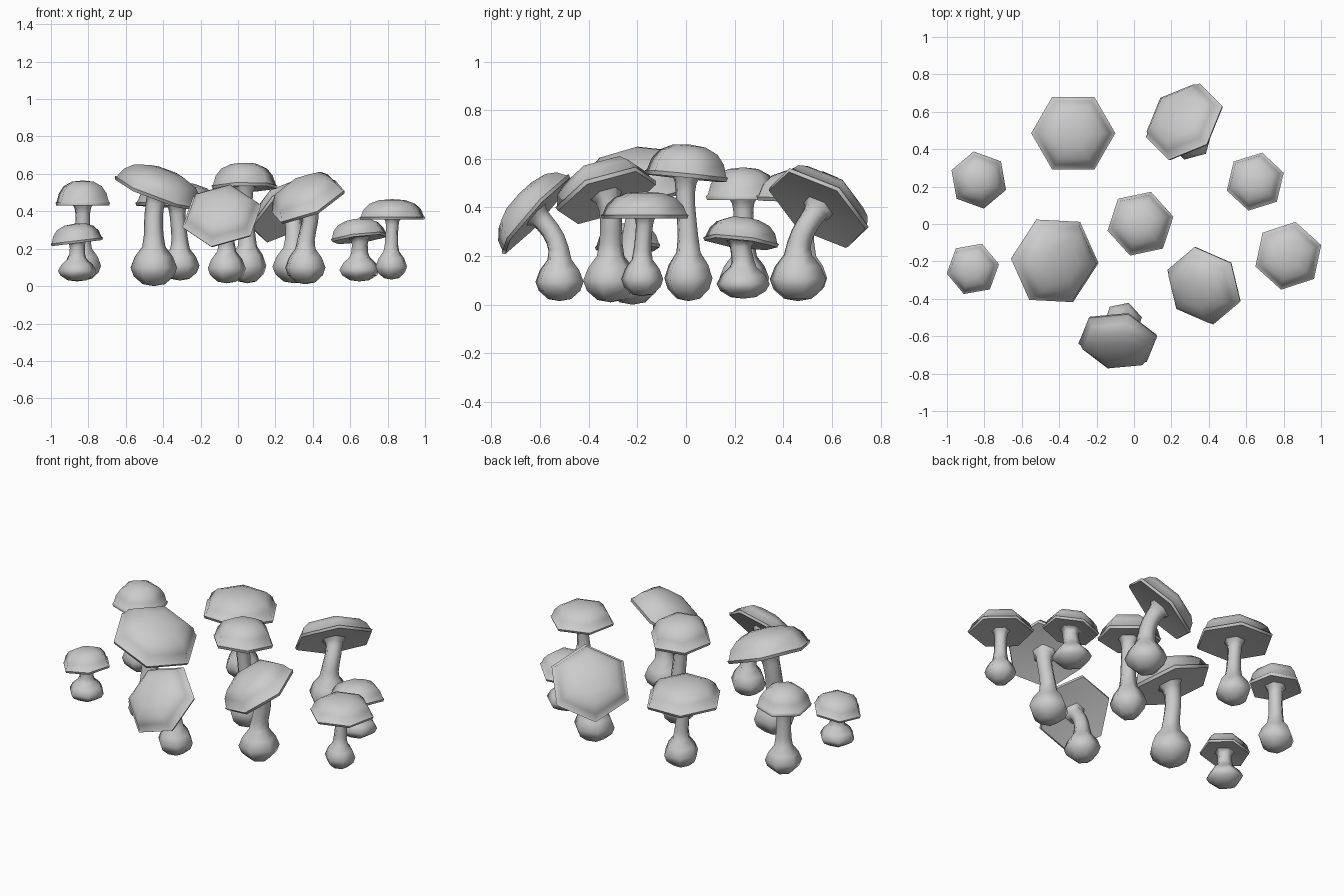
import bpy, bmesh
from math import sin, cos, tau, radians
from mathutils import Vector, Matrix

if "Cube" in bpy.data.objects:
    bpy.data.objects.remove(bpy.data.objects["Cube"])

SIDES = 6
UP = Vector((0, 0, 1))


def skin(name, rings, phase):
    """rings: (centre, direction, radius); radius 0 closes to a point."""
    bm = bmesh.new()
    loops = []
    for c, d, r in rings:
        q = UP.rotation_difference(d)
        if r == 0:
            loops.append([bm.verts.new(c)])
        else:
            loops.append([bm.verts.new(c + q @ Vector((r * cos(phase + tau * i / SIDES),
                                                       r * sin(phase + tau * i / SIDES), 0)))
                          for i in range(SIDES)])
    for a, b in zip(loops, loops[1:]):
        for i in range(SIDES):
            j = (i + 1) % SIDES
            if len(a) == 1:
                bm.faces.new((a[0], b[j], b[i]))
            elif len(b) == 1:
                bm.faces.new((a[i], a[j], b[0]))
            else:
                bm.faces.new((a[i], a[j], b[j], b[i]))
    bmesh.ops.recalc_face_normals(bm, faces=bm.faces)
    me = bpy.data.meshes.new(name)
    bm.to_mesh(me)
    bm.free()
    ob = bpy.data.objects.new(name, me)
    bpy.context.collection.objects.link(ob)
    bpy.ops.object.select_all(action='DESELECT')
    ob.select_set(True)
    bpy.context.view_layer.objects.active = ob
    bpy.ops.object.shade_smooth_by_angle(angle=radians(65))


def mushroom(n, base, bulb_r, bulb_h, cap, cap_r, cap_h, tilt, phase):
    phase = radians(phase)
    base, cap, tilt = Vector(base), Vector(cap), Vector(tilt).normalized()
    # bulb at the foot
    rings = [(base + UP * bulb_h * t, UP, bulb_r * r) for t, r in
             ((0, 0), (0.05, 0.5), (0.25, 0.9), (0.47, 1.04), (0.75, 0.85), (1, 0.52))]
    # curved stem from the bulb to the underside of the cap
    p0, p3 = base + UP * bulb_h, cap + tilt * 0.01
    k = (p3 - p0).length * 0.38
    p1, p2 = p0 + UP * k, p3 - tilt * k
    for t, r in ((0.2, 0.44), (0.4, 0.42), (0.6, 0.41), (0.8, 0.42), (0.92, 0.47), (1, 0.62)):
        s = 1 - t
        p = p0 * s**3 + p1 * 3*s*s*t + p2 * 3*s*t*t + p3 * t**3
        d = (p1 - p0) * s*s + (p2 - p1) * 2*s*t + (p3 - p2) * t*t
        rings.append((p, d, bulb_r * r))
    rings.append((p3, tilt, 0))
    skin(f"stem_{n}", rings, phase)
    # domed cap with a thin lip and flat underside
    prof = ((0, 0.08), (0.6, 0.06), (0.97, 0), (1, 0.12), (0.955, 0.16),
            (0.87, 0.5), (0.7, 0.77), (0.4, 0.95), (0, 1))
    skin(f"cap_{n}", [(cap + tilt * cap_h * z, tilt, cap_r * r) for r, z in prof], phase)


# base, bulb radius, bulb height, cap rim centre, cap radius, cap height, cap direction, turn
MUSHROOMS = [
    ((-0.31, 0.49, 0.03), 0.10, 0.17, (-0.325, 0.485, 0.425), 0.225, 0.13, (0.02, 0.03, 1), 0),
    ((0.30, 0.46, 0.015), 0.115, 0.19, (0.275, 0.54, 0.39), 0.235, 0.12, (-0.5, 0.5, 0.75), 15),
    ((-0.83, 0.24, 0.03), 0.10, 0.17, (-0.83, 0.235, 0.43), 0.155, 0.135, (0, 0, 1), 40),
    ((0.65, 0.235, 0.025), 0.108, 0.13, (0.65, 0.225, 0.25), 0.16, 0.11, (-0.12, 0.12, 1), 17),
    ((0.05, 0.01, 0.015), 0.10, 0.20, (0.035, 0, 0.52), 0.18, 0.14, (-0.02, 0.1, 1), 12),
    ((-0.45, -0.22, 0), 0.12, 0.21, (-0.43, -0.195, 0.485), 0.25, 0.145, (0.34, -0.12, 0.93), -4),
    ((-0.86, -0.24, 0.025), 0.10, 0.12, (-0.86, -0.24, 0.23), 0.143, 0.105, (-0.12, 0, 1), 10),
    ((0.82, -0.18, 0.035), 0.085, 0.15, (0.825, -0.17, 0.355), 0.185, 0.11, (0, 0, 1), 18),
    ((0.36, -0.31, 0.01), 0.11, 0.19, (0.38, -0.325, 0.44), 0.22, 0.14, (-0.4, -0.33, 0.88), 40),
    ((-0.06, -0.52, 0.015), 0.10, 0.17, (-0.085, -0.61, 0.365), 0.22, 0.115, (-0.12, -0.74, 0.67), 12),
]
for i, m in enumerate(MUSHROOMS, 1):
    mushroom(i, *m)
